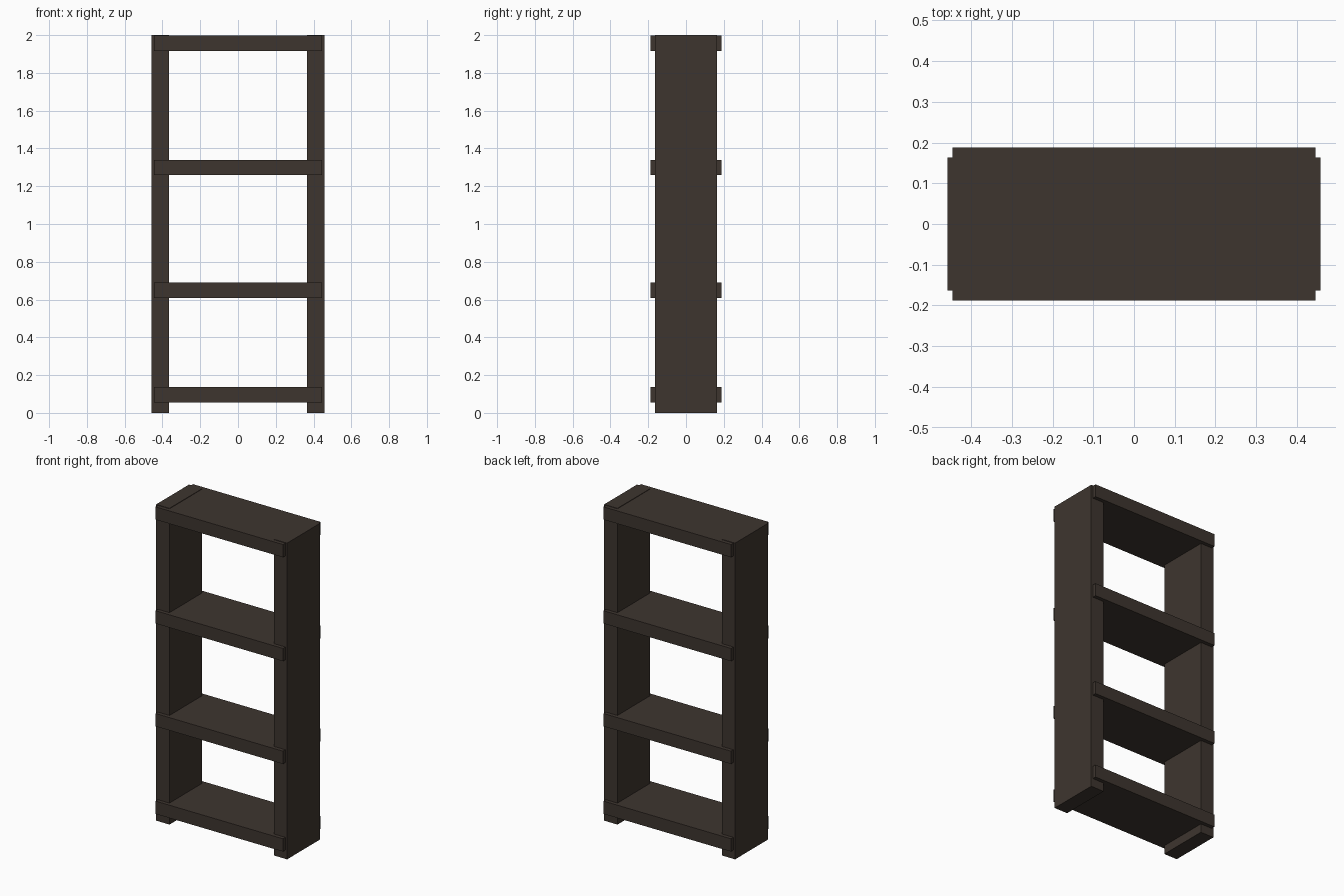
import bpy

if "Cube" in bpy.data.objects:
    bpy.data.objects.remove(bpy.data.objects["Cube"])

# Dark stained wood
wood = bpy.data.materials.new("dark_brown_wood")
wood.diffuse_color = (0.048, 0.036, 0.028, 1.0)
wood.use_nodes = True
wood.node_tree.nodes["Principled BSDF"].inputs["Base Color"].default_value = wood.diffuse_color


def box(name, x0, x1, half_depth, z0, z1):
    bpy.ops.mesh.primitive_cube_add(size=1, location=((x0 + x1) / 2, 0, (z0 + z1) / 2))
    obj = bpy.context.object
    obj.name = name
    obj.scale = (x1 - x0, half_depth * 2, z1 - z0)
    bpy.ops.object.transform_apply(location=False, rotation=False, scale=True)
    obj.data.materials.append(wood)
    return obj


# Thick side panels
box("left_side_panel", -0.458, -0.365, 0.1635, 0, 2)
box("right_side_panel", 0.365, 0.458, 0.1635, 0, 2)

# Shelves, slightly deeper than the sides
for i, top in enumerate((0.136, 0.690, 1.340, 1.997)):
    box(f"shelf_{i + 1}", -0.446, 0.446, 0.1875, top - 0.081, top)
